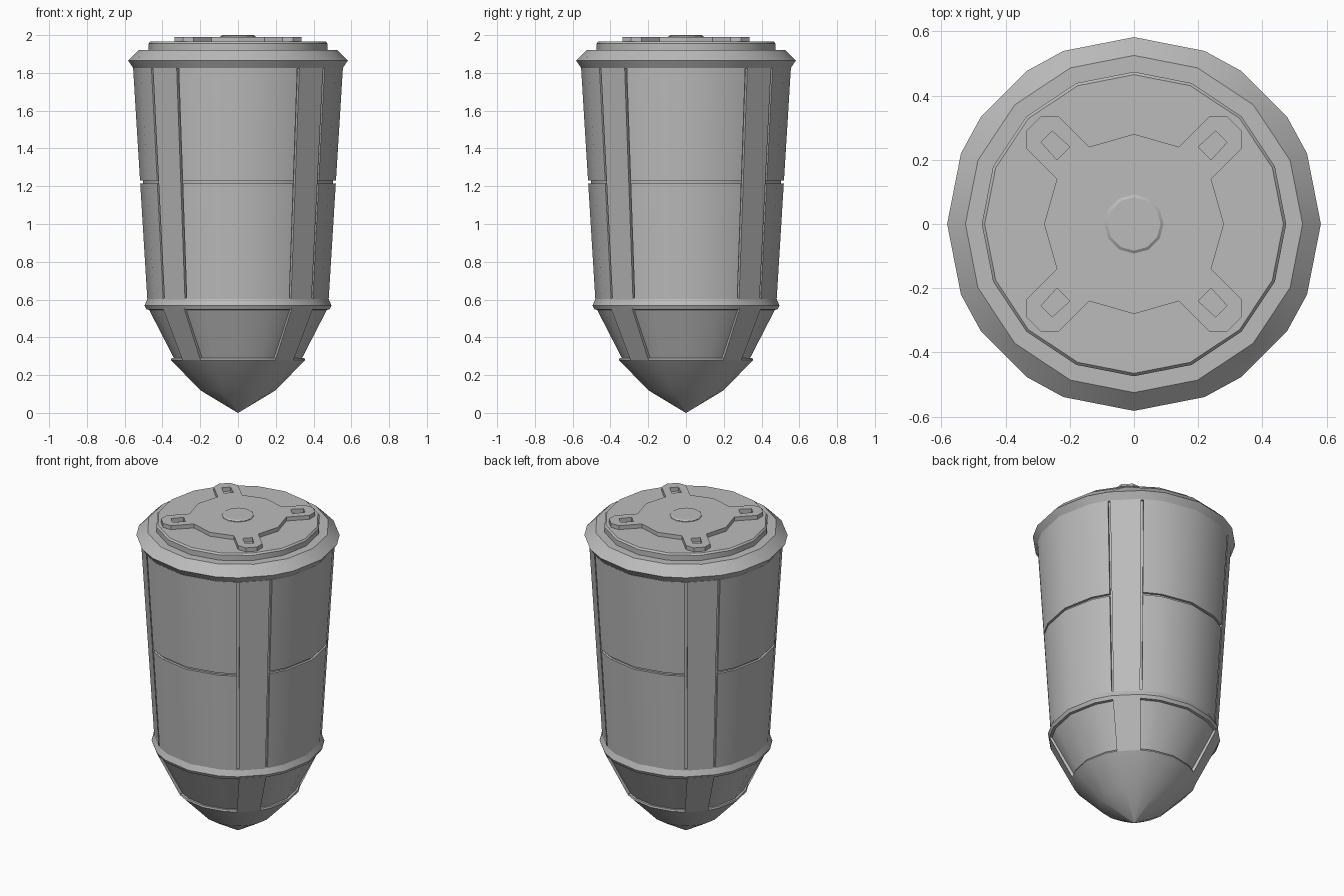
import bpy, bmesh, math
from math import sin, cos, radians

if "Cube" in bpy.data.objects:
    bpy.data.objects.remove(bpy.data.objects["Cube"])

grey = bpy.data.materials.new("hull grey")
grey.diffuse_color = (0.5, 0.5, 0.5, 1)
grey.use_nodes = True
grey.node_tree.nodes["Principled BSDF"].inputs["Base Color"].default_value = grey.diffuse_color


def finish(name, bm):
    bmesh.ops.remove_doubles(bm, verts=bm.verts, dist=0.0005)
    bmesh.ops.recalc_face_normals(bm, faces=bm.faces)
    mesh = bpy.data.meshes.new(name)
    bm.to_mesh(mesh)
    bm.free()
    mesh.materials.append(grey)
    ob = bpy.data.objects.new(name, mesh)
    bpy.context.collection.objects.link(ob)
    bpy.ops.object.select_all(action='DESELECT')
    ob.select_set(True)
    bpy.context.view_layer.objects.active = ob
    bpy.ops.object.shade_smooth_by_angle(angle=radians(30))
    return ob


def point(r, deg, z):
    return (r * cos(radians(deg)), r * sin(radians(deg)), z)


def skin(bm, loops):
    """Join closed loops with quads and cap both ends."""
    rings = [[bm.verts.new(p) for p in loop] for loop in loops]
    n = len(rings[0])
    for a, b in zip(rings, rings[1:]):
        for i in range(n):
            j = (i + 1) % n
            bm.faces.new((a[i], a[j], b[j], b[i]))
    bm.faces.new(rings[0][::-1])
    bm.faces.new(rings[-1])


def turned(name, levels):
    """Revolve (radius, z, half angle of the diagonal facet)."""
    bm = bmesh.new()
    skin(bm, [[point(r, q + a, z) for q in (0, 90, 180, 270)
               for a in (0, 22.2, 45 - h, 45 + h, 67.8)] for r, z, h in levels])
    return finish(name, bm)


def plates(name, centre, levels, depth):
    """Four curved plates; levels are (radius, z, list of angles)."""
    bm = bmesh.new()
    for q in range(4):
        c = centre + 90 * q
        skin(bm, [[point(r, c + a, z) for a in angles] +
                  [point(r - depth, c + a, z) for a in reversed(angles)]
                  for r, z, angles in levels])
    return finish(name, bm)


def hull_radius(z):
    return 0.48 + (z - 0.6) * 0.075 / 1.22


# Pointed nose with a ledge at its top
turned("nose", [(0.001, 0.0, 10), (0.2, 0.12, 10), (0.355, 0.28, 11),
                (0.352, 0.29, 11), (0.3, 0.29, 11)])

# Recessed lower cone, collar and inner barrel
turned("lower_cone", [(0.334, 0.28, 10), (0.478, 0.56, 10)])
turned("collar", [(0.47, 0.545, 10), (0.485, 0.548, 10), (0.495, 0.568, 10),
                  (0.478, 0.608, 10), (0.44, 0.608, 10)])
turned("inner_barrel", [(hull_radius(0.58) - 0.015, 0.58, 10),
                        (hull_radius(1.84) - 0.015, 1.84, 10)])

# Diagonal struts over the lower cone
plates("strut", 45, [(0.355, 0.28, [-11, 11]), (0.49, 0.556, [-9.3, 9.3])], 0.06)

# Barrel panels in two tiers, with flat ribs between them
wide = [-34.4, -22.2, 0, 22.2, 34.4]
for name, z0, z1 in (("lower_panel", 0.6, 1.215), ("upper_panel", 1.23, 1.825)):
    plates(name, 0, [(hull_radius(z), z, wide) for z in (z0, z1)], 0.04)
plates("rib", 45, [(hull_radius(z), z, [-9.2, 9.2]) for z in (0.6, 1.825)], 0.04)

# Flared rim and stepped lid
turned("rim", [(0.5, 1.822, 10), (0.552, 1.822, 10), (0.582, 1.866, 10),
               (0.525, 1.922, 0), (0.45, 1.922, 0)])
turned("lid", [(0.474, 1.91, 0), (0.474, 1.955, 0), (0.465, 1.965, 0)])

# Four-armed lock plate with a slot in each arm
arm = [(0.28, 0), (0.24, 0.14), (0.335, 0.235), (0.335, 0.29),
       (0.29, 0.335), (0.235, 0.335), (0.14, 0.24)]
slot = [(0.2, 0.24), (0.255, 0.29), (0.29, 0.255), (0.24, 0.2)]


def quarter(p, q):
    c, s = ((1, 0), (0, 1), (-1, 0), (0, -1))[q]
    return (p[0] * c - p[1] * s, p[0] * s + p[1] * c, 1.96)


bm = bmesh.new()
outlines = [[quarter(p, q) for q in range(4) for p in arm]]
outlines += [[quarter(p, q) for p in slot] for q in range(4)]
edges = []
for line in outlines:
    vs = [bm.verts.new(p) for p in line]
    edges += [bm.edges.new((vs[i - 1], vs[i])) for i in range(len(vs))]
bmesh.ops.triangle_fill(bm, edges=edges, use_beauty=True)
top = bmesh.ops.extrude_face_region(bm, geom=bm.faces[:])["geom"]
bmesh.ops.translate(bm, vec=(0, 0, 0.03),
                    verts=[v for v in top if isinstance(v, bmesh.types.BMVert)])
finish("lock_plate", bm)

# Centre button
bm = bmesh.new()
skin(bm, [[point(r, 30 * i, z) for i in range(12)]
          for r, z in ((0.092, 1.985), (0.092, 1.994), (0.083, 2.0))])
finish("centre_button", bm)
